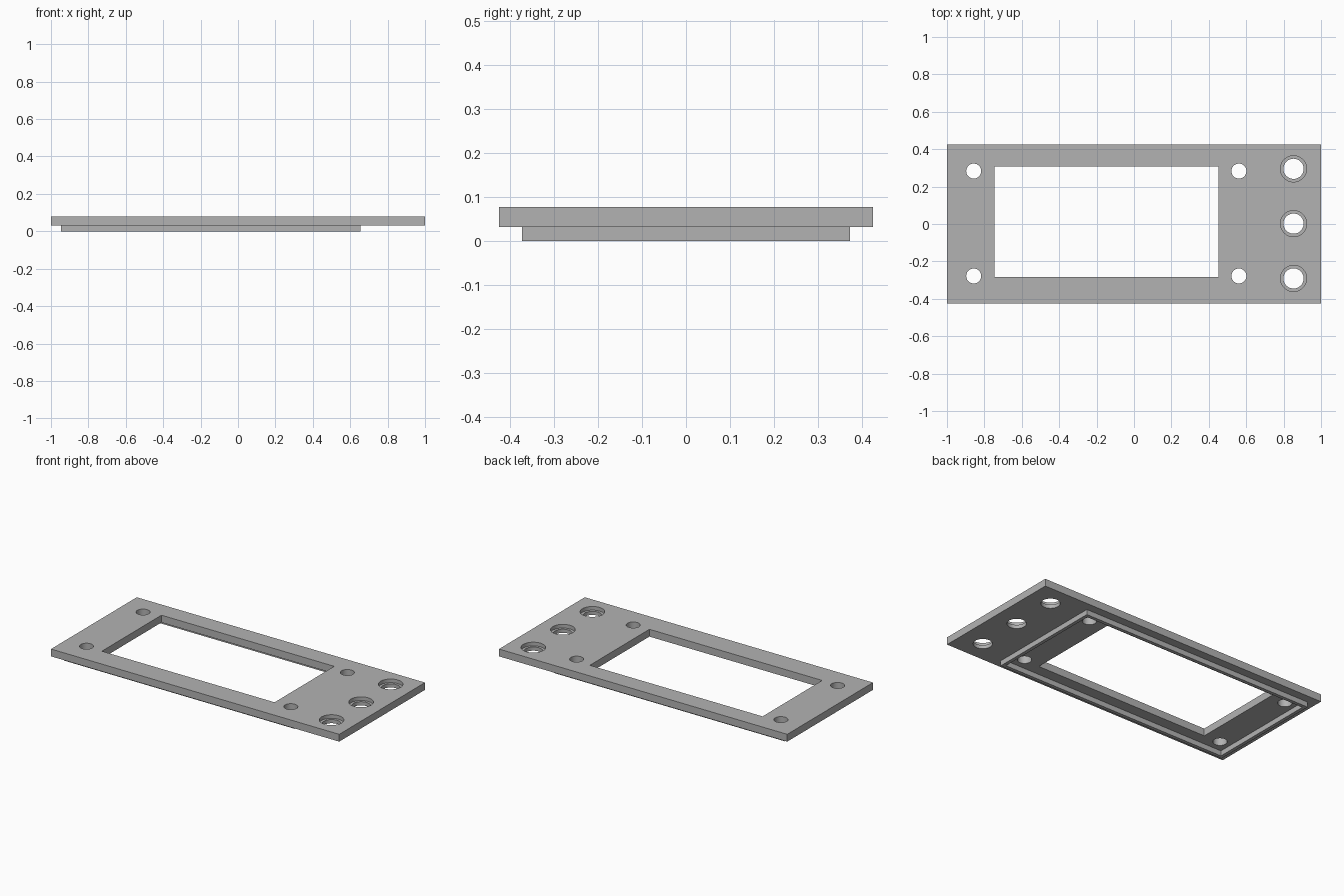
import bpy

if "Cube" in bpy.data.objects:
    bpy.data.objects.remove(bpy.data.objects["Cube"], do_unlink=True)

TOP, STEP = 0.078, 0.032        # plate top and underside heights
BORE = 0.055                    # floor of the counterbores

grey = bpy.data.materials.new("plain grey")
grey.use_nodes = True
colour = (0.45, 0.45, 0.45, 1)
grey.diffuse_color = colour
grey.node_tree.nodes["Principled BSDF"].inputs["Base Color"].default_value = colour


def box(name, x0, x1, y0, y1, z0, z1):
    bpy.ops.mesh.primitive_cube_add(
        size=1, location=((x0 + x1) / 2, (y0 + y1) / 2, (z0 + z1) / 2))
    ob = bpy.context.object
    ob.name = name
    ob.scale = (x1 - x0, y1 - y0, z1 - z0)
    bpy.ops.object.transform_apply(location=False, rotation=False, scale=True)
    ob.data.materials.append(grey)
    return ob


def drill(name, x, y, radius, z0, z1):
    bpy.ops.mesh.primitive_cylinder_add(
        vertices=48, radius=radius, depth=z1 - z0, location=(x, y, (z0 + z1) / 2))
    ob = bpy.context.object
    ob.name = name
    ob.data.materials.append(grey)
    return ob


def cut(target, cutter):
    cutter.hide_render = True
    mod = target.modifiers.new("cut", "BOOLEAN")
    mod.operation = "DIFFERENCE"
    mod.solver = "EXACT"
    mod.object = cutter
    bpy.context.view_layer.objects.active = target
    bpy.ops.object.modifier_apply(modifier=mod.name)
    bpy.data.objects.remove(cutter, do_unlink=True)


# Face plate with the display window
plate = box("face_plate", -1, 1, -0.425, 0.425, STEP, TOP)
cut(plate, box("window_cutter", -0.747, 0.452, -0.283, 0.308, -0.1, 0.2))

# Four screw holes around the window
for x in (-0.857, 0.561):
    for y in (-0.278, 0.283):
        cut(plate, drill("screw_hole_cutter", x, y, 0.04, -0.1, 0.2))

# Three counterbored button holes
for y in (-0.291, 0.002, 0.295):
    cut(plate, drill("button_hole_cutter", 0.853, y, 0.054, -0.1, 0.2))
    cut(plate, drill("counterbore_cutter", 0.853, y, 0.07, BORE, 0.2))

# Thin locating rim under the plate
x0, x1, y, wall = -0.947, 0.655, 0.373, 0.021
rim = box("locating_rim", x0, x1, -y, y, 0, STEP)
cut(rim, box("rim_cutter", x0 + wall, x1 - wall, wall - y, y - wall, -0.1, 0.2))

# Smooth hole walls, sharp edges
for ob in (plate, rim):
    bpy.ops.object.select_all(action="DESELECT")
    ob.select_set(True)
    bpy.context.view_layer.objects.active = ob
    bpy.ops.object.shade_smooth_by_angle()
